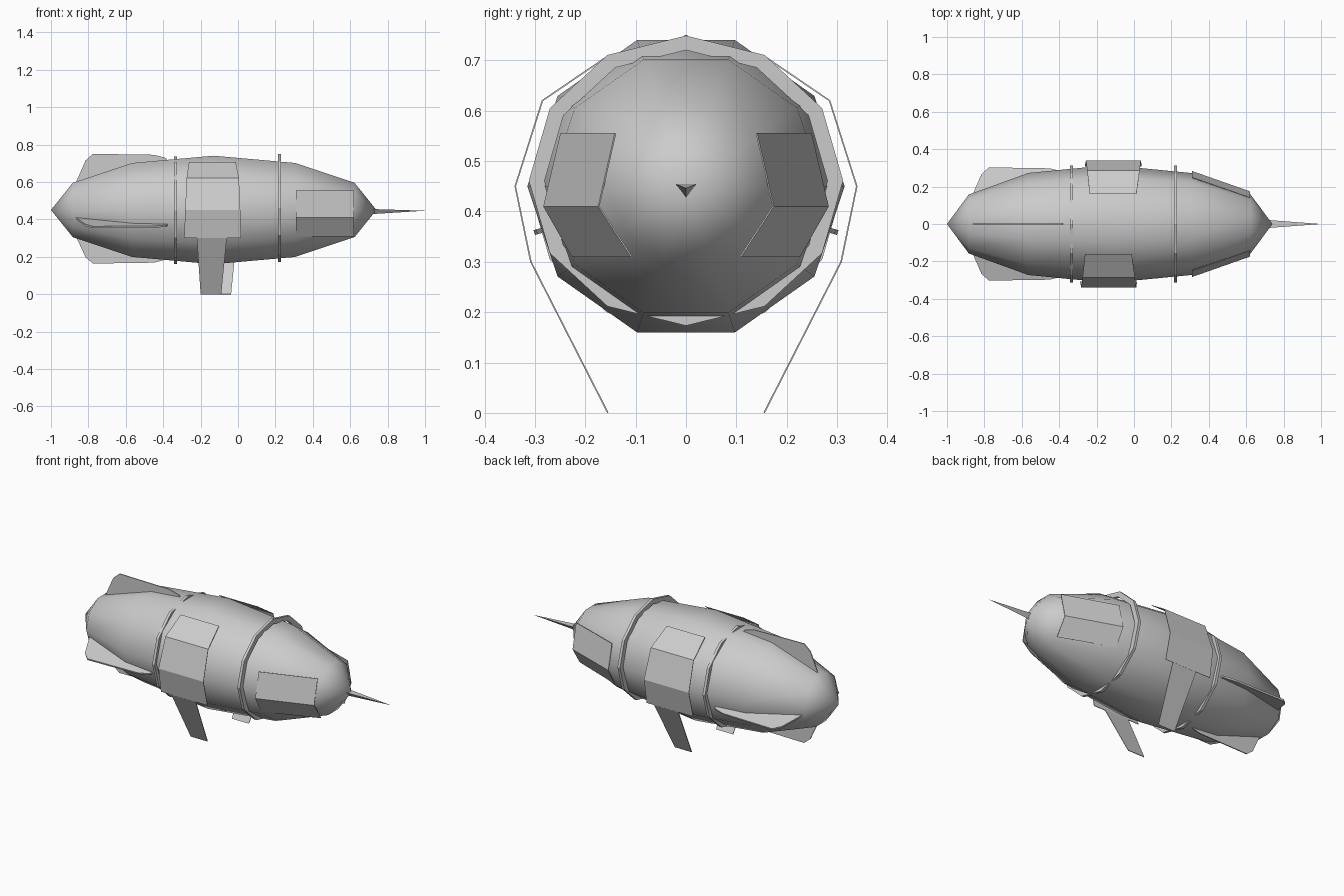
import bpy, bmesh
from math import sin, cos, pi, radians
from mathutils import Matrix

cube = bpy.data.objects.get("Cube")
if cube:
    bpy.data.objects.remove(cube, do_unlink=True)

grey = bpy.data.materials.new("plain grey")
grey.use_nodes = True
colour = (0.6, 0.6, 0.6, 1)
grey.diffuse_color = colour
grey.node_tree.nodes["Principled BSDF"].inputs["Base Color"].default_value = colour

AXIS_Z = 0.45


def make(name, verts, faces, smooth=False, thickness=0, matrix=None):
    mesh = bpy.data.meshes.new(name)
    mesh.from_pydata(verts, [], faces)
    bm = bmesh.new()
    bm.from_mesh(mesh)
    bmesh.ops.remove_doubles(bm, verts=bm.verts, dist=1e-5)
    bmesh.ops.recalc_face_normals(bm, faces=bm.faces)
    if matrix:
        bm.transform(matrix)
    for f in bm.faces:
        f.smooth = smooth
    bm.to_mesh(mesh)
    bm.free()
    mesh.materials.append(grey)
    ob = bpy.data.objects.new(name, mesh)
    bpy.context.collection.objects.link(ob)
    if thickness:
        mod = ob.modifiers.new("thickness", "SOLIDIFY")
        mod.thickness = thickness
        mod.offset = 0
    return ob


def lathe(name, profile, sides, ry, rz, centre, turn=0, closed=False, smooth=False):
    """Sweep (x, radius) pairs around the long axis."""
    verts = [(x, r * ry * cos(turn + 2 * pi * k / sides),
              centre + r * rz * sin(turn + 2 * pi * k / sides))
             for x, r in profile for k in range(sides)]
    n = len(profile)
    faces = []
    for i in range(n if closed else n - 1):
        j = (i + 1) % n
        for k in range(sides):
            m = (k + 1) % sides
            faces.append((i * sides + k, i * sides + m, j * sides + m, j * sides + k))
    return make(name, verts, faces, smooth)


def strip(name, rows, side, shift=0, smooth=False):
    """Thin sheet from rows of (x, y, z) pairs, placed on one side."""
    verts = [(x + shift, side * y, z) for row in rows for x, y, z in row]
    faces = [(2 * i, 2 * i + 1, 2 * i + 3, 2 * i + 2) for i in range(len(rows) - 1)]
    return make(name, verts, faces, smooth, 0.003)


# Hull: ten-sided ellipsoid with a pointed nose and tail
lathe("hull", [(-0.13 + 0.87 * cos(pi * i / 6), sin(pi * i / 6)) for i in range(7)],
      10, 0.315, 0.305, AXIS_Z, smooth=True)

# Hoops around the hull
for name, x, centre in (("front_hoop", 0.222, 0.461), ("rear_hoop", -0.335, 0.448)):
    band = [(x - 0.008, 0.9), (x - 0.008, 1), (x + 0.008, 1), (x + 0.008, 0.9)]
    lathe(name, band, 12, 0.312, 0.288, centre, closed=True)

# Nose spike
lathe("nose_spike", [(0.7, 0), (0.7, 1), (1.0, 0)], 3, 0.026, 0.019, 0.446, turn=-pi / 2)

# Tail fins, outlined as distance from the long axis
fin = [(-0.9, 0), (-0.87, 0.14), (-0.815, 0.265), (-0.775, 0.3),
       (-0.45, 0.295), (-0.385, 0.278), (-0.34, 0.2), (-0.34, 0)]
for name, angle in (("top_fin", 90), ("bottom_fin", -90), ("left_fin", -17), ("right_fin", 197)):
    place = Matrix.Translation((0, 0, AXIS_Z)) @ Matrix.Rotation(radians(angle), 4, "X")
    reach = 0.955 if name == "bottom_fin" else 1.0
    side_fin = name in ("left_fin", "right_fin")
    make(name, [(x, r * (1.05 if side_fin else reach), 0) for x, r in fin],
         [tuple(range(len(fin)))], thickness=0.01 if side_fin else 0.006, matrix=place)

# Side saddles, legs and nose panels, one of each on both sides
saddle = [[(-0.262, 0.16, 0.705), (-0.012, 0.16, 0.705)],
          [(-0.275, 0.285, 0.62), (0.005, 0.285, 0.62)],
          [(-0.282, 0.339, 0.45), (0.012, 0.339, 0.45)],
          [(-0.288, 0.308, 0.3), (0.016, 0.308, 0.3)]]
leg = [[(-0.22, 0.308, 0.3), (-0.06, 0.308, 0.3)],
       [(-0.2, 0.155, 0), (-0.09, 0.155, 0)]]
panel = [[(0.31, 0.248, 0.555), (0.62, 0.14, 0.555)],
         [(0.31, 0.282, 0.41), (0.62, 0.173, 0.41)],
         [(0.31, 0.225, 0.31), (0.62, 0.108, 0.31)]]
for label, side in (("left", 1), ("right", -1)):
    back = side > 0
    strip(label + "_saddle", saddle, side, 0.025 if back else 0)
    strip(label + "_leg", leg, side, 0.053 if back else 0)
    strip(label + "_nose_panel", panel, side)
